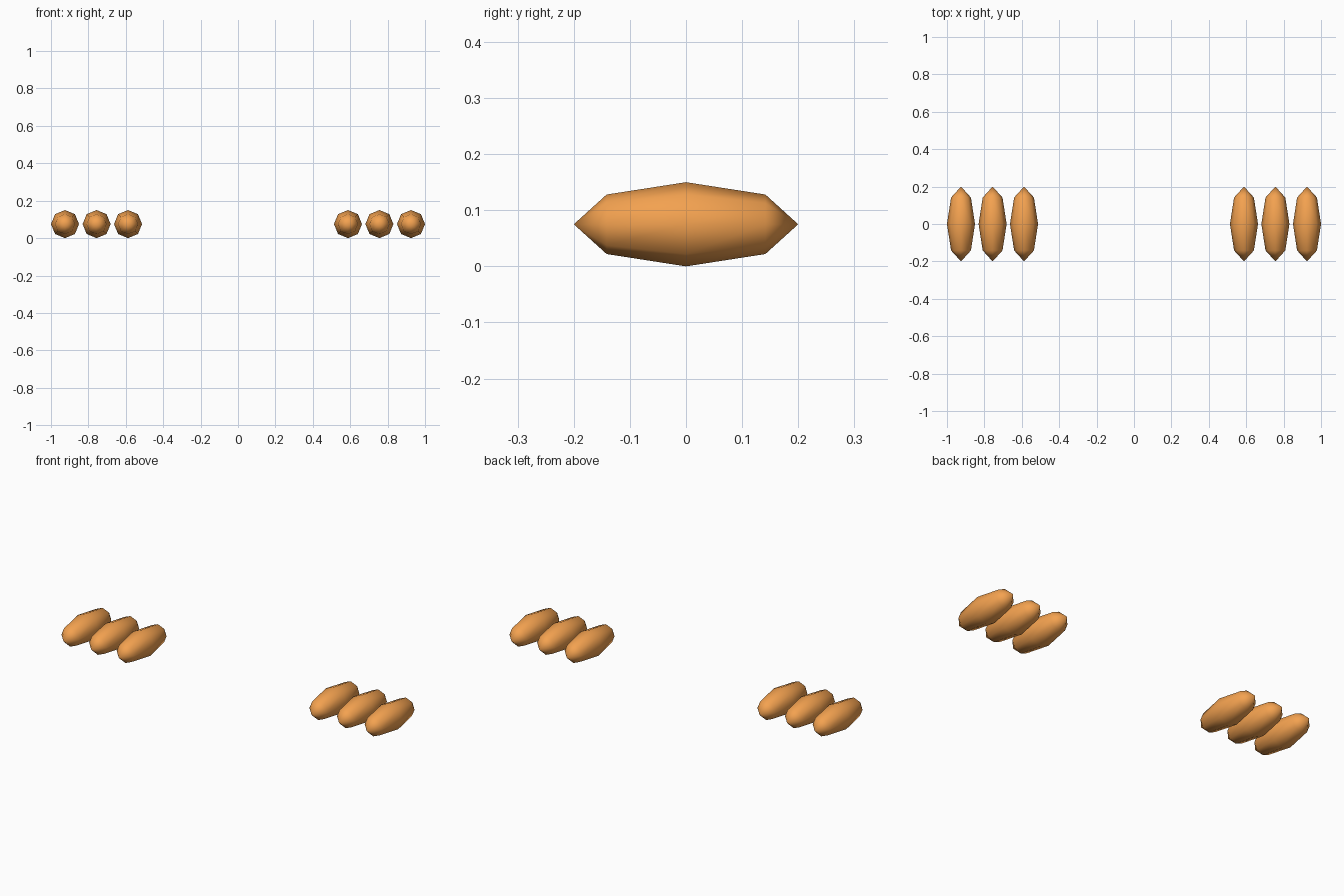
import bpy, math

if "Cube" in bpy.data.objects:
    bpy.data.objects.remove(bpy.data.objects["Cube"])

mat = bpy.data.materials.new("orange")
mat.diffuse_color = (0.9, 0.36, 0.08, 1)
mat.use_nodes = True
mat.node_tree.nodes["Principled BSDF"].inputs["Base Color"].default_value = mat.diffuse_color


def toe(name, x):
    # low-poly ellipsoid with its poles pointing front and back
    bpy.ops.mesh.primitive_uv_sphere_add(segments=8, ring_count=4, radius=1)
    ob = bpy.context.object
    ob.name = name
    ob.rotation_euler = (math.pi / 2, 0, 0)
    ob.scale = (0.075, 0.075, 0.2)
    ob.location = (x, 0, 0.075)
    bpy.ops.object.transform_apply(location=False, rotation=True, scale=True)
    bpy.ops.object.shade_smooth()
    ob.data.materials.append(mat)


# three toes on each foot
for side, label in ((-1, "left"), (1, "right")):
    for part, x in (("inner", 0.588), ("middle", 0.756), ("outer", 0.925)):
        toe(f"{label}_{part}_toe", side * x)
